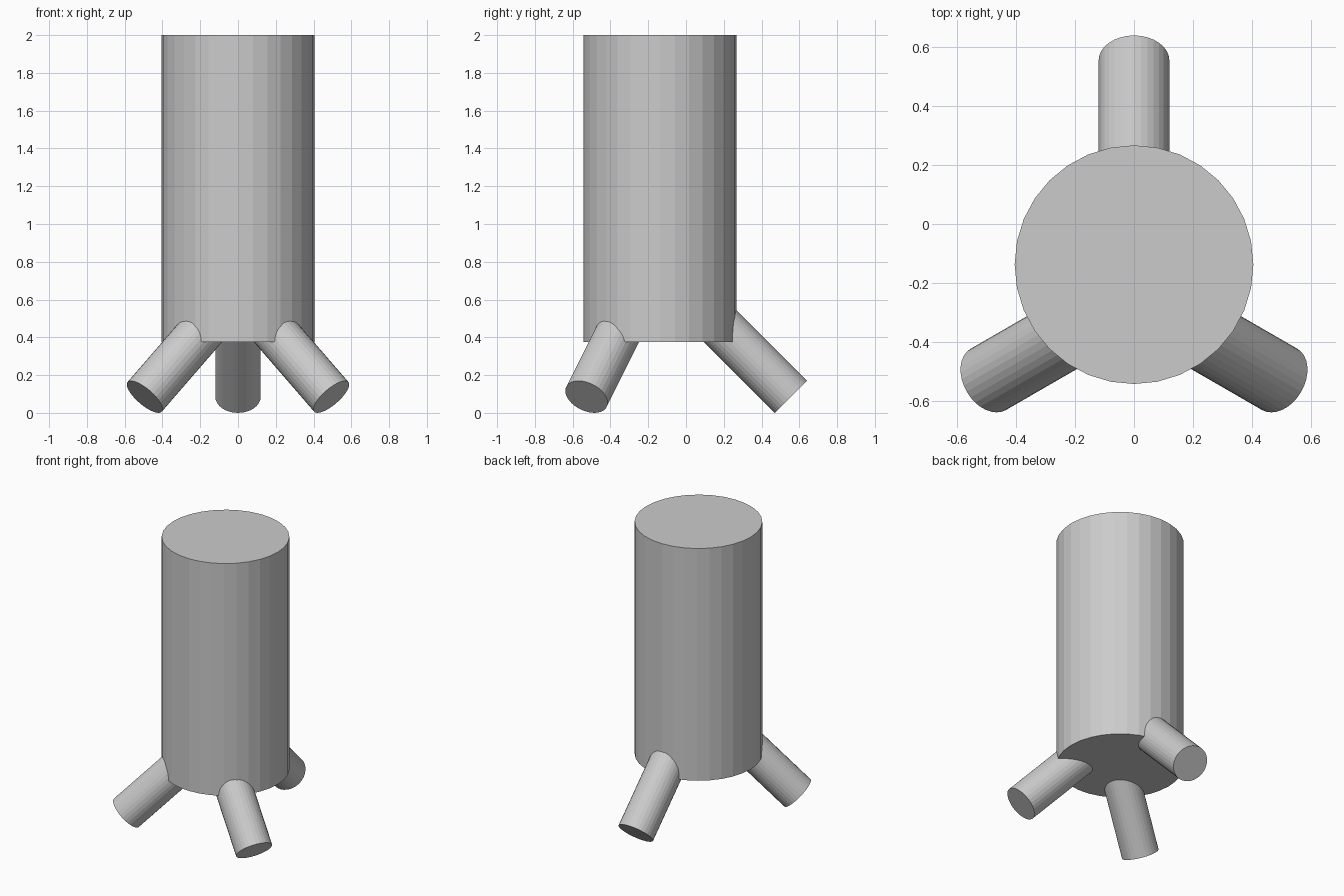
import bpy
from mathutils import Vector
from math import cos, sin, radians

if "Cube" in bpy.data.objects:
    bpy.data.objects.remove(bpy.data.objects["Cube"])

SIDES = 32


def cylinder(name, radius, a, b):
    """Flat-shaded capped cylinder between points a and b."""
    a, b = Vector(a), Vector(b)
    bpy.ops.mesh.primitive_cylinder_add(vertices=SIDES, radius=radius,
                                        depth=(b - a).length,
                                        location=(a + b) / 2)
    ob = bpy.context.object
    ob.name = name
    ob.rotation_euler = (b - a).to_track_quat('Z', 'Y').to_euler()
    return ob


def leg(name, foot_x, foot_y, heading):
    """Leg tilted 45 degrees, rising from its foot into the body."""
    h = radians(heading)
    foot = Vector((foot_x, foot_y, 0.085))
    up = Vector((-cos(h), -sin(h), 1)).normalized()
    return cylinder(name, 0.12, foot, foot + up * 0.72)


# Main upright body
cylinder("body", 0.405, (0, -0.138, 0.375), (0, -0.138, 2.0))

# Three splayed legs
leg("back_leg", 0, 0.555, 90)
leg("front_right_leg", 0.494, -0.527, -30)
leg("front_left_leg", -0.494, -0.527, 210)
